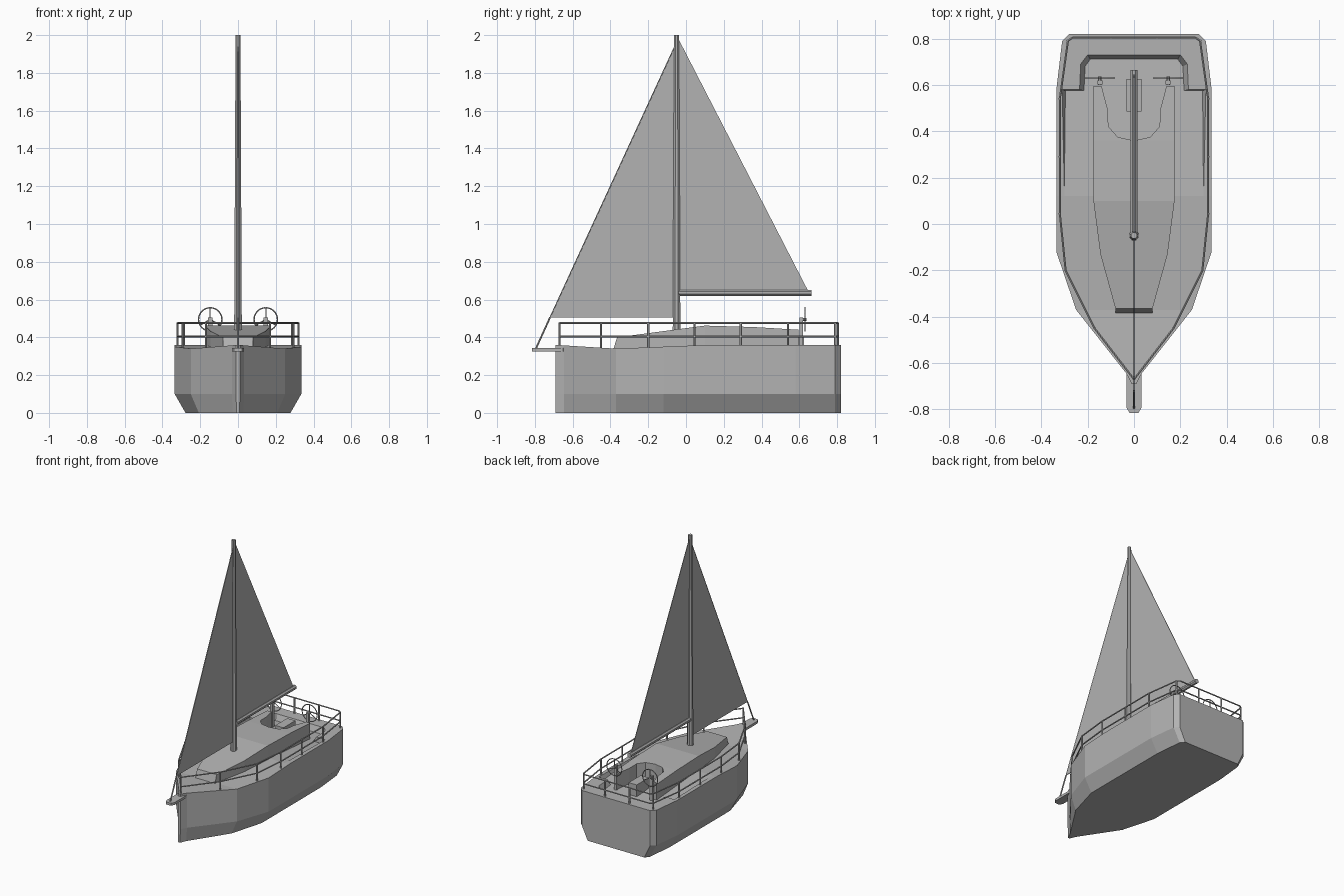
import bpy, bmesh, math
from mathutils import Vector

if "Cube" in bpy.data.objects:
    bpy.data.objects.remove(bpy.data.objects["Cube"], do_unlink=True)

grey = bpy.data.materials.new("plain grey")
grey.use_nodes = True
grey.diffuse_color = (0.45, 0.45, 0.45, 1)
grey.node_tree.nodes["Principled BSDF"].inputs["Base Color"].default_value = grey.diffuse_color


def finish(name, bm):
    bmesh.ops.remove_doubles(bm, verts=bm.verts, dist=0.0005)
    bmesh.ops.recalc_face_normals(bm, faces=bm.faces)
    mesh = bpy.data.meshes.new(name)
    bm.to_mesh(mesh)
    bm.free()
    mesh.materials.append(grey)
    obj = bpy.data.objects.new(name, mesh)
    bpy.context.collection.objects.link(obj)
    return obj


def loft(bm, rows, closed=False):
    """Join neighbouring rows of points with quads."""
    rings = [[bm.verts.new(p) for p in row] for row in rows]
    for a, b in zip(rings, rings[1:]):
        n = len(a)
        for i in range(n if closed else n - 1):
            j = (i + 1) % n
            bm.faces.new((a[i], a[j], b[j], b[i]))
    return rings


def rod(bm, start, end, r1, r2=None, sides=8):
    start, end = Vector(start), Vector(end)
    turn = (end - start).to_track_quat('Z', 'Y')
    rows = []
    for centre, r in ((start, r1), (end, r2 or r1)):
        rows.append([centre + turn @ Vector((r * math.cos(t), r * math.sin(t), 0))
                     for t in (math.tau * (i + 0.5) / sides for i in range(sides))])
    for ring in loft(bm, rows, True):
        bm.faces.new(ring)


def box(bm, centre, size):
    made = bmesh.ops.create_cube(bm, size=1)["verts"]
    for v in made:
        v.co = Vector(centre) + Vector(a * b for a, b in zip(v.co, size))


def mirrored(half):
    """Full loop from a half outline on the +x side."""
    return half + [(-p[0], *p[1:]) for p in reversed(half)]


def interpolate(table, y):
    for (a, za), (b, zb) in zip(table, table[1:]):
        if y <= b:
            return za + (zb - za) * max(0, y - a) / (b - a)
    return table[-1][1]


def sheer(y):
    return interpolate([(-0.69, 0.36), (-0.37, 0.34), (0.12, 0.36), (0.82, 0.36)], y)


def floor(y):
    return sheer(y) if y < 0.12 else interpolate([(0.12, 0.36), (0.58, 0.325), (0.75, 0.315)], y)


# Hull with a chine near the keel
outline = [(0.01, -0.69), (0.033, -0.645), (0.25, -0.37), (0.335, -0.12),
           (0.335, 0.12), (0.335, 0.58), (0.31, 0.79), (0.28, 0.82)]
loop = mirrored(outline)
bm = bmesh.new()
rings = loft(bm, [[(x * 0.83, y, 0) for x, y in loop],
                  [(x, y, 0.1) for x, y in loop],
                  [(x, y, sheer(y)) for x, y in loop]], True)
bm.faces.new(rings[0])
finish("hull", bm)

# Deck, falling gently aft into the cockpit
stations = outline[:5] + [(0.315, 0.58), (0.25, 0.755)]
bm = bmesh.new()
loft(bm, [[(-x, y, floor(y)), (x, y, floor(y))] for x, y in stations])
finish("deck", bm)

# Raised coaming around the stern
outer = outline[4:6] + outline[5:]
inner = [(0.3, 0.12), (0.31, 0.58), (0.235, 0.58), (0.23, 0.69), (0.2, 0.73)]
foot = [(0.3, 0.12), (0.295, 0.575), (0.215, 0.575), (0.21, 0.68), (0.188, 0.71)]
bm = bmesh.new()
loft(bm, [[(x, y, 0.36) for x, y in mirrored(outer)],
          [(x, y, 0.36) for x, y in mirrored(inner)],
          [(x, y, floor(y) - 0.002) for x, y in mirrored(foot)]])
finish("stern_coaming", bm)

# Cabin with a rounded notch at the back, as strips from side to centre
roof = [(-0.385, 0.335), (-0.365, 0.4), (0.1, 0.462), (0.35, 0.455), (0.6, 0.44)]
plan = [(0.08, -0.385), (0.08, -0.365), (0.145, -0.13), (0.175, 0.1), (0.175, 0.36)]
notch = [(0.0, 0.36), (0.07, 0.375), (0.11, 0.42), (0.115, 0.5), (0.14, 0.595)]
bm = bmesh.new()
loft(bm, [[(-x, y, 0.31), (-x, y, interpolate(roof, y)),
           (x, y, interpolate(roof, y)), (x, y, 0.31)] for x, y in plan])
for s in (-1, 1):
    rows = [[(s * 0.175, y, 0.31), (s * 0.175, y, interpolate(roof, y)),
             (s * x, y, interpolate(roof, y)), (s * x, y, 0.31)] for x, y in notch]
    rings = loft(bm, rows)
    bm.faces.new(rings[-1])
finish("cabin", bm)

# Bowsprit
tip = [(0.02, -0.815), (0.033, -0.79), (0.033, -0.65), (0.015, -0.63)]
bm = bmesh.new()
for ring in loft(bm, [[(x, y, z) for x, y in mirrored(tip)] for z in (0.325, 0.343)], True):
    bm.faces.new(ring)
finish("bowsprit", bm)

# Mast and boom
bm = bmesh.new()
rod(bm, (0, -0.05, 0.42), (0, -0.05, 2), 0.022, 0.014)
finish("mast", bm)
bm = bmesh.new()
rod(bm, (0, -0.04, 0.635), (0, 0.665, 0.635), 0.017)
finish("boom", bm)

# Sails and forestay
for name, corners in (("main_sail", [(-0.04, 1.98), (-0.04, 0.645), (0.647, 0.645)]),
                      ("front_sail", [(-0.055, 1.95), (-0.72, 0.505), (-0.06, 0.505)])):
    bm = bmesh.new()
    rows = [[(x, y, z) for y, z in corners] for x in (-0.002, 0.002)]
    for ring in loft(bm, rows, True):
        bm.faces.new(ring)
    finish(name, bm)
bm = bmesh.new()
rod(bm, (0, -0.797, 0.335), (0, -0.72, 0.505), 0.005)
rod(bm, (0, -0.72, 0.505), (0, -0.055, 1.95), 0.003)
finish("forestay", bm)

# Guard rails with posts
path = [(0, -0.67), (0.17, -0.45), (0.295, -0.2), (0.32, 0.045), (0.32, 0.29),
        (0.32, 0.54), (0.285, 0.79), (0.265, 0.805), (0.1, 0.805)]
bm = bmesh.new()
track = mirrored(path)
for a, b in zip(track, track[1:]):
    for z in (0.405, 0.475):
        rod(bm, (*a, z), (*b, z), 0.005, sides=6)
for x, y in track:
    if abs(x) != 0.265:
        rod(bm, (x, y, sheer(y) - 0.02), (x, y, 0.478), 0.006, sides=6)
finish("guard_rail", bm)

# Cockpit table
bm = bmesh.new()
box(bm, (0, 0.555, 0.365), (0.066, 0.14, 0.09))
finish("cockpit_table", bm)

# Twin steering wheels on pedestals
for side, s in (("left", 1), ("right", -1)):
    hub = Vector((s * 0.147, 0.63, 0.495))
    bm = bmesh.new()
    box(bm, (hub.x, 0.61, 0.41), (0.022, 0.018, 0.19))
    rod(bm, (hub.x, 0.6, hub.z), (hub.x, 0.637, hub.z), 0.008)
    finish(side + "_wheel_pedestal", bm)
    bm = bmesh.new()
    rim = [hub + 0.062 * Vector((math.cos(t), 0, math.sin(t)))
           for t in (math.tau * i / 24 for i in range(24))]
    for i, p in enumerate(rim):
        rod(bm, p, rim[(i + 1) % 24], 0.0035, sides=6)
    for i in (6, 14, 22):
        rod(bm, hub, rim[i], 0.003, sides=6)
    finish(side + "_steering_wheel", bm)
